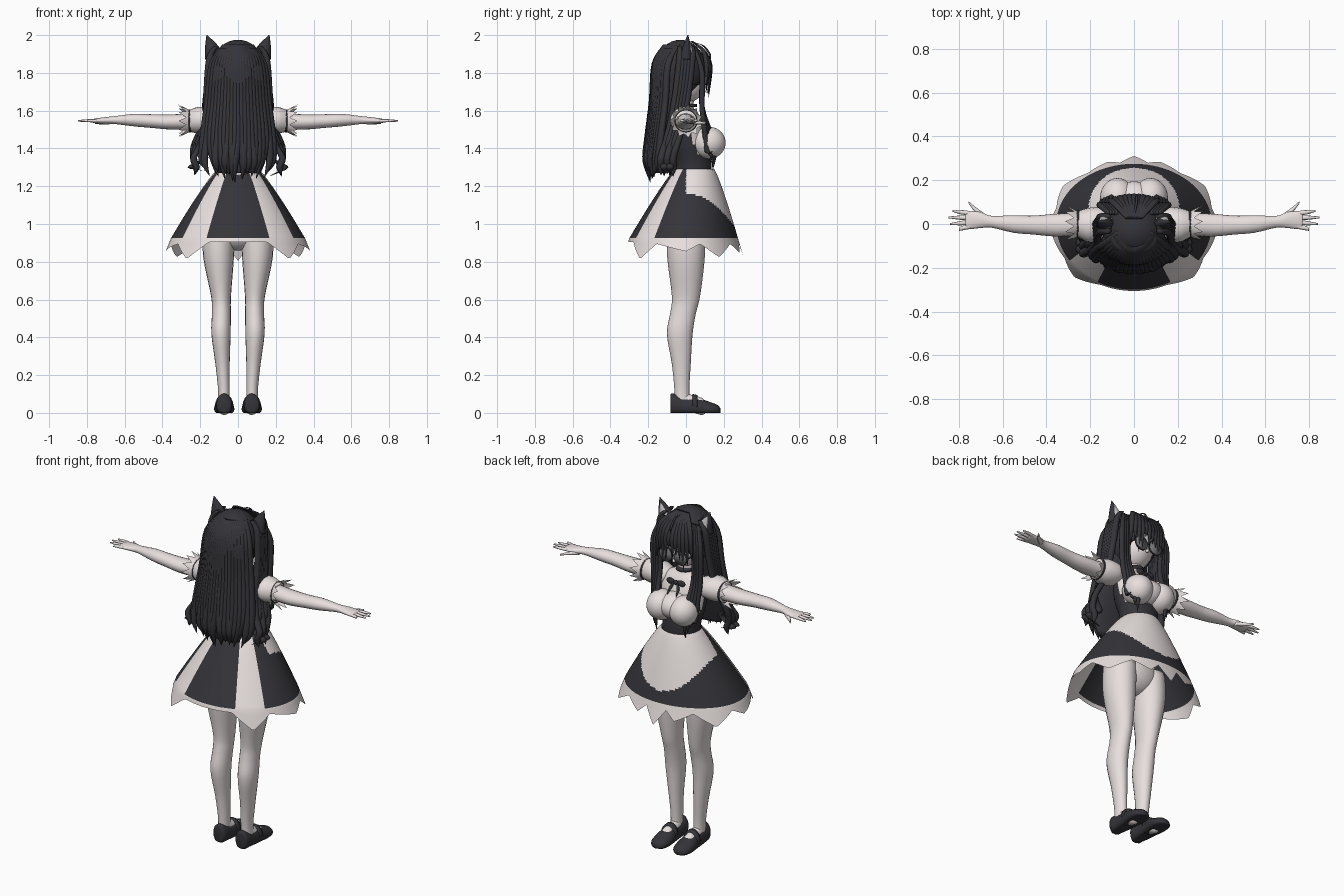
import bpy, bmesh, math, random
from math import sin, cos, pi, radians
from mathutils import Vector

random.seed(4)
if "Cube" in bpy.data.objects:
    bpy.data.objects.remove(bpy.data.objects["Cube"])


def material(name, r, g, b):
    m = bpy.data.materials.new(name)
    m.use_nodes = True
    m.diffuse_color = (r, g, b, 1)
    m.node_tree.nodes["Principled BSDF"].inputs["Base Color"].default_value = (r, g, b, 1)
    return m


DARK = material("charcoal", .035, .034, .041)
PALE = material("pale rose", .8, .74, .73)
LENS = material("lens grey", .18, .18, .19)
FLUFF = material("ear fluff grey", .55, .52, .52)


def finish(name, bm, mats, rule=None):
    """Turn a bmesh into a smooth object; rule picks the material of a face."""
    bmesh.ops.recalc_face_normals(bm, faces=bm.faces)
    for f in bm.faces:
        f.smooth = True
        if rule:
            f.material_index = rule(f.calc_center_median(), f.normal)
    me = bpy.data.meshes.new(name)
    bm.to_mesh(me)
    bm.free()
    for m in mats:
        me.materials.append(m)
    ob = bpy.data.objects.new(name, me)
    bpy.context.collection.objects.link(ob)
    return ob


def spline(rings, k):
    """Catmull-Rom resampling of ring tuples."""
    rs = [Vector(r) for r in rings]
    out = []
    for i in range(len(rs) - 1):
        a, b, c, d = rs[max(i - 1, 0)], rs[i], rs[i + 1], rs[min(i + 2, len(rs) - 1)]
        for j in range(k):
            t = j / k
            out.append(b + (c - a) * (t / 2) + (a * 2 - b * 5 + c * 4 - d) * (t * t / 2)
                       + (b * 3 - a - c * 3 + d) * (t ** 3 / 2))
    return out + [rs[-1]]


def loft(name, rings, mats, axis="z", n=20, k=4, rot=0, rule=None, floor=None):
    """Skin ellipses (x, y, z, half width, half depth) lying across one axis."""
    bm = bmesh.new()
    loops = []
    for x, y, z, a, b in spline(rings, k):
        loop = []
        for i in range(n):
            t = 2 * pi * i / n
            u, v = a * cos(t), b * sin(t)
            if axis == "z":
                off = (u * cos(rot) - v * sin(rot), u * sin(rot) + v * cos(rot), 0)
            else:
                off = (0, u, v) if axis == "x" else (u, 0, v)
            p = Vector((x, y, z)) + Vector(off)
            if floor is not None:
                p.z = max(p.z, floor)
            loop.append(bm.verts.new(p))
        loops.append(loop)
    for p, q in zip(loops, loops[1:]):
        for i in range(n):
            j = (i + 1) % n
            bm.faces.new((p[i], p[j], q[j], q[i]))
    bm.faces.new(loops[0])
    bm.faces.new(loops[-1])
    return finish(name, bm, mats, rule)


def ball(name, centre, size, mat):
    bm = bmesh.new()
    bmesh.ops.create_uvsphere(bm, u_segments=28, v_segments=18, radius=1)
    for v in bm.verts:
        v.co = Vector([c + p * s for c, p, s in zip(centre, v.co, size)])
    return finish(name, bm, [mat])


def lock(name, path, width, depth, rot=0):
    """Hair strand: swells after the root, tapers to a point."""
    last = len(path) - 1
    taper = [.7] + [1] * (last - 1) + [.06]
    rings = [(*p, width * w, depth * w) for p, w in zip(path, taper)]
    return loft(name, rings, [DARK], n=8, rot=rot)


def mirrored(rings, s):
    return [(s * r[0], *r[1:]) for r in rings]


# Torso: dark bodice with pale neckline
loft("torso", [(0, .035, 1.25, .11, .1), (0, .04, 1.32, .11, .095), (0, .02, 1.42, .13, .1),
               (0, .01, 1.52, .14, .085), (0, 0, 1.58, .12, .065), (0, -.005, 1.62, .05, .045),
               (0, .01, 1.7, .04, .04)], [DARK, PALE], n=40,
     rule=lambda c, n: int(c.z > 1.57 or (c.z > 1.38 and n.y > .3)))
ball("bust_middle", (0, .1, 1.44), (.1, .095, .075), PALE)
ball("pelvis", (0, 0, .98), (.15, .1, .12), PALE)
loft("choker", [(0, .008, 1.62, .052, .05), (0, .01, 1.635, .048, .047)], [DARK], k=1)
ball("bow_knot", (0, .095, 1.57), (.014, .012, .014), DARK)
ball("apron_bow", (0, -.075, 1.27), (.025, .015, .025), PALE)

# Skirt: bell with painted panels and a pointed pale hem
HEM = [(0, .02), (25, .02), (43, .11), (60, .03), (90, .07), (105, .03),
       (125, .1), (145, .03), (162, .08), (170, .03), (180, .12)]


def hem_drop(deg):
    for (a, p), (b, q) in zip(HEM, HEM[1:]):
        if deg <= b:
            return p + (q - p) * (deg - a) / (b - a)


def skirt():
    bm = bmesh.new()
    n, rows, extra = 180, 36, 3
    grid = []
    for j in range(rows + extra + 1):
        s = min(j / rows, 1)
        e = max(j - rows, 0) / extra
        ring = []
        for i in range(n):
            t = 2 * pi * i / n
            deg = abs(math.degrees(t) - (360 if t > pi else 0))
            drop = hem_drop(deg) * e
            g = s ** .88
            ry = (.1 + .2 * g) if deg < 90 else (.11 + .165 * g)
            x = (.11 + .245 * g + drop * .4) * sin(t)
            y = .04 * (1 - s) - (ry + drop * .3) * cos(t)
            ring.append(bm.verts.new((x, y, 1.29 - .365 * s - drop)))
        grid.append(ring)
    for j in range(rows + extra):
        for i in range(n):
            k = (i + 1) % n
            f = bm.faces.new((grid[j][i], grid[j][k], grid[j + 1][k], grid[j + 1][i]))
            deg = (i + .5) * 360 / n
            deg = min(deg, 360 - deg)
            c = f.calc_center_median()
            apron = c.y > 0 and (c.x / .225) ** 2 + ((c.z - 1.24) / .25) ** 2 < 1
            f.material_index = int(j >= rows or 28 < deg < 57 or apron)
    return finish("skirt", bm, [DARK, PALE])


skirt()


def ruffle(name, s):
    """Spiky frill around the sleeve end."""
    bm = bmesh.new()
    n = 22
    inner, outer = [], []
    for i in range(n):
        t = 2 * pi * i / n
        r = .088 if i % 2 else .068
        inner.append(bm.verts.new((s * .25, .055 * cos(t), 1.545 + .055 * sin(t))))
        outer.append(bm.verts.new((s * (.315 if i % 2 else .275), r * cos(t), 1.545 + r * sin(t))))
    for i in range(n):
        j = (i + 1) % n
        bm.faces.new((inner[i], inner[j], outer[j], outer[i]))
    return finish(name, bm, [PALE])


for s, side in ((1, "left"), (-1, "right")):
    def part(name, rings, mats, **kw):
        return loft(f"{name}_{side}", mirrored(rings, s), mats, **kw)

    def strand(name, path, width, depth):
        return lock(f"{name}_{side}", mirrored(path, s), width, depth)

    ball(f"bust_{side}", (s * .075, .12, 1.43), (.08, .09, .085), PALE)
    ball(f"bow_loop_{side}", (s * .035, .095, 1.572), (.026, .01, .018), DARK)
    strand("bow_tail", [(.01, .1, 1.57), (.025, .11, 1.54), (.03, .14, 1.5)], .01, .005)

    # Leg and shoe
    part("leg", [(.1, 0, 1, .085, .1), (.103, 0, .83, .082, .1), (.09, 0, .62, .053, .075),
                 (.088, -.015, .53, .05, .068), (.09, -.033, .42, .051, .068),
                 (.082, -.025, .26, .038, .05), (.075, -.022, .13, .031, .04),
                 (.075, -.02, .05, .031, .04)], [PALE])
    part("shoe", [(.073, -.083, .05, .02, .045), (.073, -.07, .045, .04, .058),
                  (.073, -.01, .035, .042, .055), (.073, .06, .03, .048, .05),
                  (.073, .12, .02, .054, .04), (.073, .165, .015, .042, .028),
                  (.073, .183, .012, .012, .012)], [DARK], axis="y", floor=0)
    part("instep", [(.073, -.02, .07, .03, .045), (.073, .03, .05, .034, .045),
                    (.073, .08, .035, .036, .046), (.073, .1, .03, .03, .035)], [PALE], axis="y")
    part("shoe_strap", [(.073, .035, .045, .046, .056), (.073, .06, .04, .049, .054)],
         [DARK], axis="y", k=1, floor=0)

    # Sleeve, arm and hand
    part("sleeve", [(.1, 0, 1.55, .05, .04), (.15, 0, 1.55, .075, .062), (.21, -.005, 1.55, .078, .07),
                    (.265, 0, 1.545, .055, .055)], [PALE], axis="x")
    ruffle(f"sleeve_ruffle_{side}", s)
    part("sleeve_ribbon", [(.25, 0, 1.545, .061, .06), (.262, 0, 1.545, .061, .06)],
         [DARK], axis="x", k=1)
    part("arm", [(.2, 0, 1.545, .05, .045), (.35, -.005, 1.54, .052, .04), (.46, -.005, 1.545, .043, .036),
                 (.55, 0, 1.55, .04, .033), (.65, .01, 1.55, .027, .021), (.7, .018, 1.548, .036, .018),
                 (.755, .018, 1.546, .042, .013), (.77, .018, 1.546, .035, .009)], [PALE], axis="x")
    for i, (tip, y) in enumerate(((.8, -.028), (.84, 0), (.848, .03), (.83, .06))):
        root = -.012 + i * .02
        part(f"finger_{i + 1}", [(.745, root, 1.546, .01, .009), (.79, (root + y) / 2, 1.547, .01, .008),
                                 (tip, y, 1.546, .004, .004)], [PALE], axis="x", n=8)
    part("thumb", [(.68, .03, 1.54, .016, .012), (.72, .06, 1.537, .014, .01),
                   (.757, .1, 1.535, .005, .005)], [PALE], axis="x", n=8)

    # Cat ear with paler inside
    part("ear", [(.12, 0, 1.87, .055, .04), (.138, .005, 1.94, .036, .022), (.165, .01, 2, .002, .002)],
         [DARK], n=12)
    part("ear_inside", [(.122, .02, 1.89, .036, .026), (.138, .017, 1.94, .022, .014),
                        (.156, .014, 1.98, .002, .002)], [FLUFF], n=12)

    # Round glasses
    for label, r, y, thick, mat in (("rim", .043, .118, .003, DARK), ("lens", .039, .1225, .003, LENS)):
        part(f"glasses_{label}", [(.048, y - thick, 1.735, r, r), (.048, y + thick, 1.735, r, r)],
             [mat], axis="y", k=1, n=28)
    part("glasses_arm", [(.09, .115, 1.74, .003, .004), (.108, 0, 1.745, .003, .004)], [DARK], axis="y", n=6)

    # Side tails with curled ends, and long front locks
    for i in range(5):
        d = (i - 2) * .016
        wave = .03 * (-1) ** i
        end = 1.25 + .04 * random.random()
        strand(f"side_tail_{i + 1}", [(.115, d, 1.94), (.15, d, 1.88), (.165, d - .02, 1.7),
                                      (.18 + d / 4, d - .05, 1.53), (.215 + d / 2, d - .08, 1.42),
                                      (.205 + wave, d - .1, 1.35), (.235 - wave / 2, d - .1, 1.3),
                                      (.2 + wave, d - .1, end)], .018, .019)
    for i in range(4):
        x = .1 + .015 * i
        strand(f"front_lock_{i + 1}", [(x * .8, .05, 1.92), (x + .01, .085, 1.8), (x + .01, .085, 1.62),
                                       (x, .13 - i * .01, 1.48), (x - .005, .15 - i * .012, 1.38),
                                       (x - .005, .14, 1.28 + .035 * i)], .014, .014)

# Head
ball("face", (0, 0, 1.77), (.1, .113, .128), PALE)
ball("nose", (0, .112, 1.705), (.009, .012, .01), PALE)
loft("glasses_bridge", [(-.012, .12, 1.742, .003, .003), (.012, .12, 1.742, .003, .003)],
     [DARK], axis="x", n=6)
ball("hair_cap", (0, -.03, 1.815), (.145, .138, .16), DARK)

# Fringe strands over the forehead
for i in range(11):
    x = (i - 5) * .021
    front = .128 - 1.8 * x * x
    end = 1.76 - .03 * (i % 3) + (.02 if abs(x) < .03 else -.03)
    lock(f"fringe_{i + 1}", [(x * .3, .03, 1.968), (x * .8, .09, 1.92), (x, front, 1.84),
                             (x * 1.1, front, end)], .017, .012)
lock("stray_hair", [(0, .04, 1.96), (.01, .09, 1.945), (.012, .125, 1.9), (.01, .13, 1.87)], .006, .006)

# Back hair: solid core with strands over it
loft("back_hair", [(0, -.06, 1.93, .1, .07), (0, -.085, 1.82, .148, .095), (0, -.095, 1.65, .155, .085),
                   (0, -.125, 1.48, .165, .06), (0, -.15, 1.35, .15, .045), (0, -.16, 1.27, .12, .03)],
     [DARK], n=28)
for i in range(21):
    u = (i - 10) / 10
    back = .07 * (1 - u * u)
    end = 1.19 + .06 * abs(u) + .06 * random.random()
    sway = .02 * random.uniform(-1, 1)
    lock(f"back_strand_{i + 1}", [(u * .07, -.04 - back, 1.95), (u * .135, -.095 - back, 1.85),
                                  (u * .16, -.11 - back, 1.65), (u * .185, -.135 - back, 1.45),
                                  (u * .18 + sway, -.15 - back * .9, 1.33), (u * .15 + sway, -.165 - back / 3, end)],
         .02, .017, rot=radians(40) * u)
